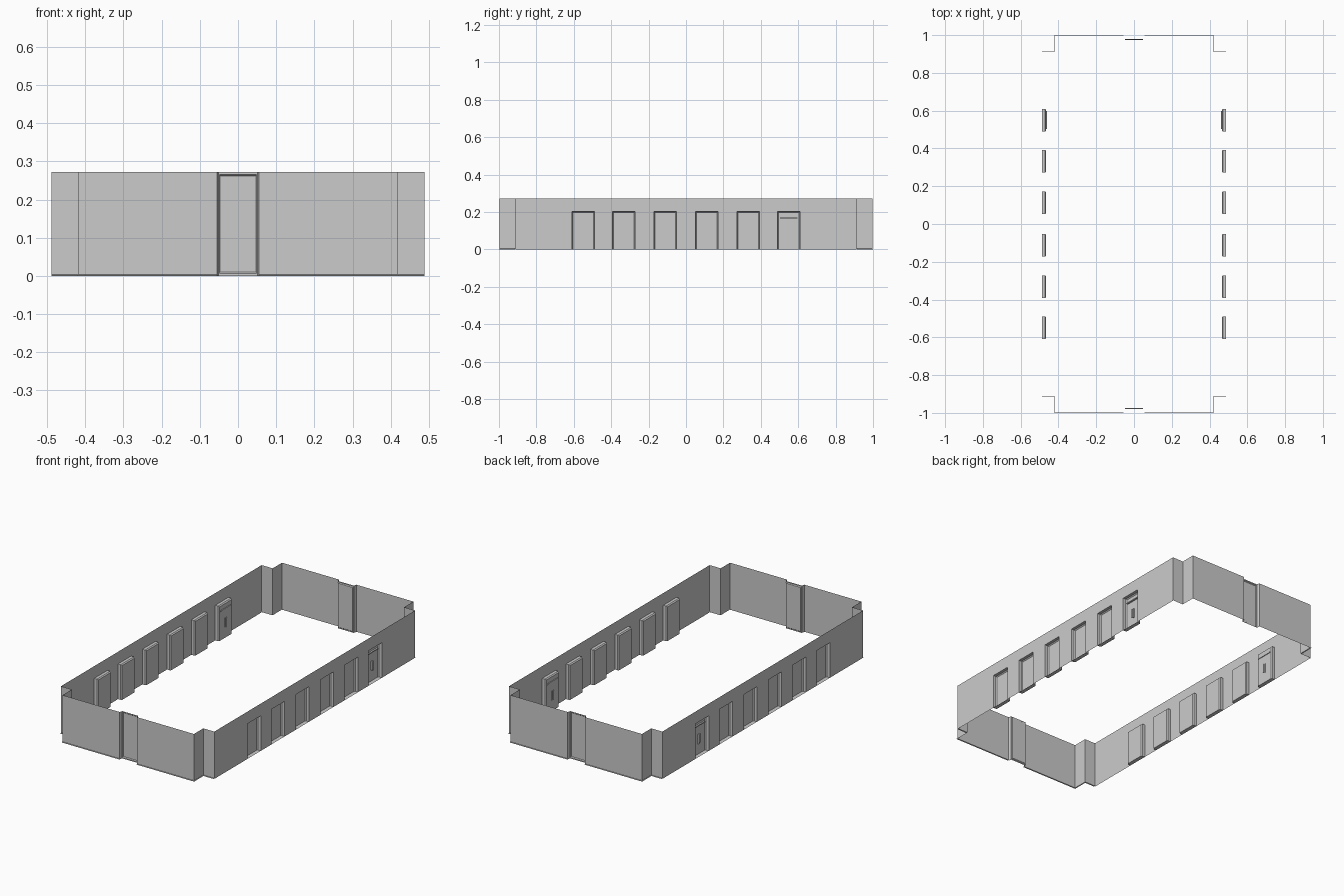
import bpy, bmesh
from mathutils import Vector

if "Cube" in bpy.data.objects:
    bpy.data.objects.remove(bpy.data.objects["Cube"], do_unlink=True)

H = 0.272          # wall height
SIDE_X = 0.488     # long wall plane
END_Y = 0.997      # short wall plane
NOTCH_X, NOTCH_Y = 0.418, 0.912
NICHES = [-0.55, -0.333, -0.112, 0.112, 0.333, 0.55]
NW, NH = 0.06, 0.202   # niche half width and height

mat = bpy.data.materials.new("wall grey")
mat.use_nodes = True
grey = (0.6, 0.6, 0.6, 1)
mat.diffuse_color = grey
mat.node_tree.nodes["Principled BSDF"].inputs["Base Color"].default_value = grey


def finish(name, bm, mirror):
    """Turn a bmesh into an object mirrored on the given axes."""
    bmesh.ops.remove_doubles(bm, verts=bm.verts, dist=0.0001)
    me = bpy.data.meshes.new(name)
    bm.to_mesh(me)
    bm.free()
    me.materials.append(mat)
    ob = bpy.data.objects.new(name, me)
    bpy.context.collection.objects.link(ob)
    m = ob.modifiers.new("mirror", "MIRROR")
    m.use_axis = [a in mirror for a in "xyz"]
    m.use_mirror_merge = False
    return ob


def bridge(bm, rings, closed, cap=False):
    """Join rows of points with quads, optionally filling the last row."""
    rows = [[bm.verts.new(p) for p in r] for r in rings]
    n = len(rows[0])
    for a, b in zip(rows, rows[1:]):
        for i in range(n if closed else n - 1):
            j = (i + 1) % n
            bm.faces.new((a[i], a[j], b[j], b[i]))
    if cap:
        bm.faces.new(rows[-1])


def box(bm, lo, hi):
    lo, hi = Vector(lo), Vector(hi)
    vs = bmesh.ops.create_cube(bm, size=1)["verts"]
    bmesh.ops.scale(bm, vec=hi - lo, verts=vs)
    bmesh.ops.translate(bm, vec=(lo + hi) / 2, verts=vs)


# Long walls with openings for the niches
bm = bmesh.new()
ys = [-NOTCH_Y] + [c + s * NW for c in NICHES for s in (-1, 1)] + [NOTCH_Y]
for i, (a, b) in enumerate(zip(ys, ys[1:])):
    z = NH if i % 2 else 0
    bm.faces.new([bm.verts.new((SIDE_X, y, h))
                  for y, h in ((a, z), (b, z), (b, H), (a, H))])
finish("side_wall", bm, "x")

# Recessed niches, pushed inward with a chamfered back
bm = bmesh.new()
for c in NICHES:
    rings = []
    for x, d in ((SIDE_X, 0), (0.471, 0), (0.465, 0.005)):
        w, t = NW - d, NH - d
        rings.append([(x, c - w, 0), (x, c + w, 0), (x, c + w, t), (x, c - w, t)])
    bridge(bm, rings, True, True)
finish("side_niche", bm, "x")

# Ledge and grip bars of the doors in the last niches
bm = bmesh.new()
d = NICHES[-1]
box(bm, (0.461, d - 0.047, 0.166), (0.474, d + 0.047, 0.172))
finish("door_ledge", bm, "x")
bm = bmesh.new()
for s, low in ((-0.005, 0.065), (0.005, 0.06)):
    box(bm, (0.461, d + s - 0.003, low), (0.472, d + s + 0.003, 0.115))
finish("door_grip", bm, "x")

# Short walls with notched corners and a thin foot
bm = bmesh.new()
path = [(0.055, END_Y), (NOTCH_X, END_Y), (NOTCH_X, NOTCH_Y), (SIDE_X, NOTCH_Y)]
foot = [(x + (0.003 if x == NOTCH_X else 0), y + 0.003) for x, y in path]
bridge(bm, [[(x, y, z) for x, y in p]
            for p, z in ((path, H), (path, 0.004), (foot, 0.003), (foot, 0))], False)
finish("end_wall", bm, "xy")

# Shallow full-height recess in the middle of the short walls
bm = bmesh.new()
bridge(bm, [[(x, y, z) for x, y in ((-0.055, END_Y), (-0.051, 0.982), (-0.051, 0.98))]
            for z in (0, H)], False)
bridge(bm, [[(x, y, z) for x, y in ((0.051, 0.98), (0.051, 0.982), (0.055, END_Y))]
            for z in (0, H)], False)
rings = []
for y, w, e in ((0.98, 0.051, 0), (0.98, 0.049, 0.006), (0.975, 0.047, 0.01)):
    rings.append([(w, y, e), (-w, y, e), (-w, y, H - e), (w, y, H - e)])
bridge(bm, rings, True, True)
finish("end_recess", bm, "y")
